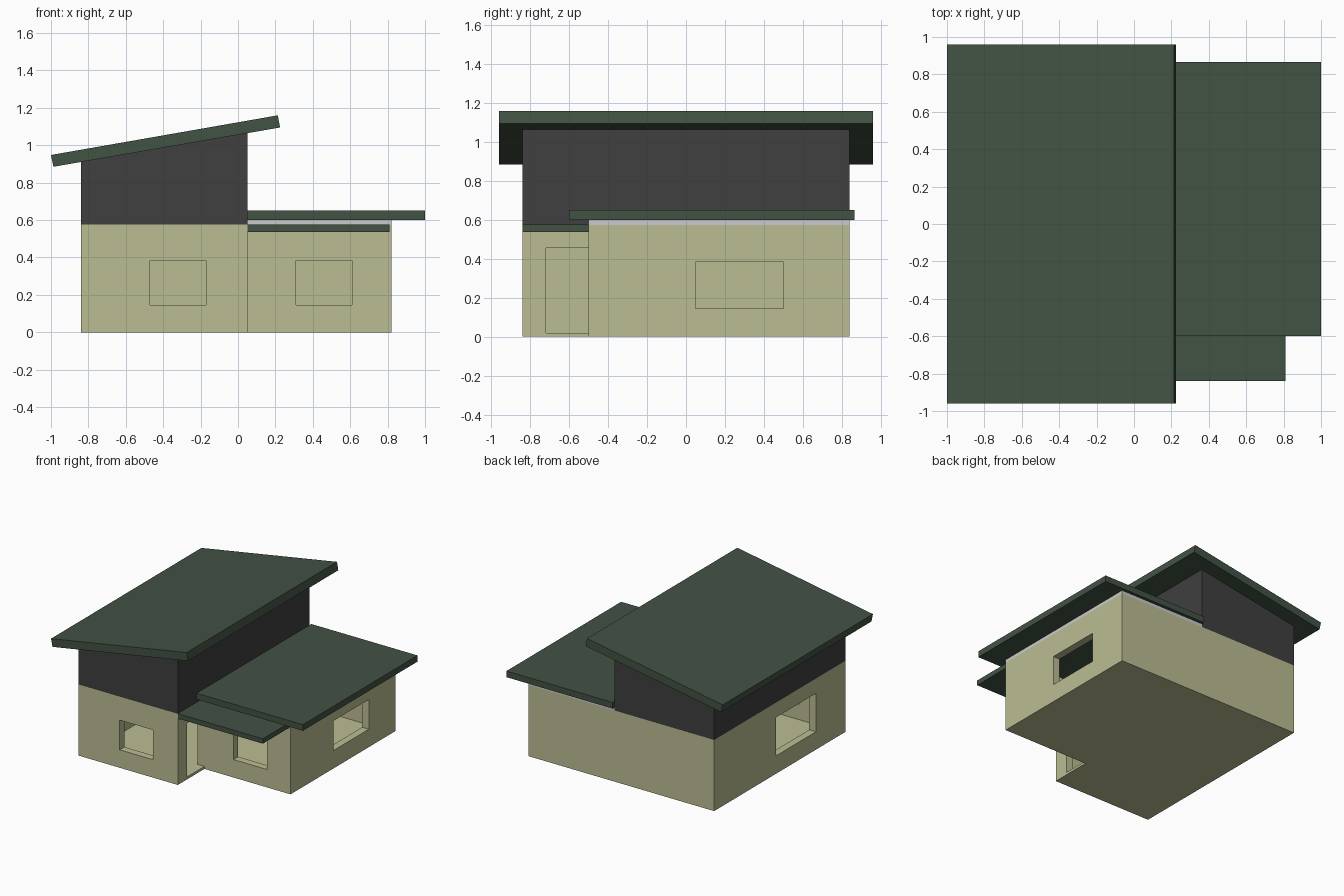
import bpy
import bmesh

if "Cube" in bpy.data.objects:
    bpy.data.objects.remove(bpy.data.objects["Cube"])

T = 0.06  # wall thickness


def material(name, rgb):
    m = bpy.data.materials.new(name)
    m.diffuse_color = (*rgb, 1)
    m.use_nodes = True
    m.node_tree.nodes["Principled BSDF"].inputs["Base Color"].default_value = m.diffuse_color
    return m


CREAM = material("cream_wall", (0.50, 0.51, 0.29))
GREEN = material("green_roof", (0.055, 0.085, 0.057))
DARK = material("dark_cladding", (0.05, 0.05, 0.05))


def finish(name, bm, mat):
    bmesh.ops.recalc_face_normals(bm, faces=bm.faces)
    me = bpy.data.meshes.new(name)
    bm.to_mesh(me)
    bm.free()
    ob = bpy.data.objects.new(name, me)
    bpy.context.collection.objects.link(ob)
    if mat:
        me.materials.append(mat)
    return ob


def prism(name, profile, offset, mat):
    """Extrude a flat outline of 3D points by an offset."""
    bm = bmesh.new()
    face = bm.faces.new([bm.verts.new(p) for p in profile])
    ext = bmesh.ops.extrude_face_region(bm, geom=[face], use_keep_orig=True)
    moved = [g for g in ext["geom"] if isinstance(g, bmesh.types.BMVert)]
    bmesh.ops.translate(bm, verts=moved, vec=offset)
    return finish(name, bm, mat)


def box(name, x0, x1, y0, y1, z0, z1, mat=None):
    return prism(name, [(x0, y0, z0), (x1, y0, z0), (x1, y1, z0), (x0, y1, z0)],
                 (0, 0, z1 - z0), mat)


def walls(name, outer, inner, z0, top, mat):
    """Hollow ring of walls between two outlines; top(x) gives the height."""
    bm = bmesh.new()
    loops = [[bm.verts.new((x, y, h(x))) for x, y in outline]
             for outline, h in ((outer, lambda x: z0), (outer, top),
                                (inner, top), (inner, lambda x: z0))]
    n = len(outer)
    for a, b in zip(loops, loops[1:] + loops[:1]):
        for i in range(n):
            j = (i + 1) % n
            bm.faces.new((a[i], a[j], b[j], b[i]))
    return finish(name, bm, mat)


def rect(x0, x1, y0, y1):
    return [(x0, y0), (x1, y0), (x1, y1), (x0, y1)]


# Ground floor: L-shaped walls and floor
L_out = [(-0.84, -0.84), (0.05, -0.84), (0.05, -0.50),
         (0.82, -0.50), (0.82, 0.84), (-0.84, 0.84)]
L_in = [(-0.84 + T, -0.84 + T), (0.05 - T, -0.84 + T), (0.05 - T, -0.50 + T),
        (0.82 - T, -0.50 + T), (0.82 - T, 0.84 - T), (-0.84 + T, 0.84 - T)]
house = walls("ground_floor_walls", L_out, L_in, 0, lambda x: 0.575, CREAM)
prism("floor", [(x, y, 0) for x, y in L_in], (0, 0, 0.02), CREAM)

# Window and door openings
openings = [
    (-0.47, -0.17, -0.90, -0.74, 0.145, 0.385),  # front left window
    (0.31, 0.61, -0.56, -0.40, 0.145, 0.385),    # front right window
    (0.72, 0.90, 0.05, 0.50, 0.145, 0.385),      # right window
    (-0.90, -0.74, -0.46, 0.05, 0.145, 0.455),   # left window
    (-0.05, 0.10, -0.72, -0.50, 0.02, 0.455),    # porch door
]
for dims in openings:
    cutter = box("opening_cutter", *dims)
    cutter.hide_render = True
    mod = house.modifiers.new("opening", "BOOLEAN")
    mod.operation = "DIFFERENCE"
    mod.solver = "EXACT"
    mod.object = cutter
    bpy.context.view_layer.objects.active = house
    bpy.ops.object.modifier_apply(modifier=mod.name)
    bpy.data.objects.remove(cutter)

# Upper storey with a sloped top
walls("upper_walls", rect(-0.84, 0.05, -0.84, 0.84),
      rect(-0.84 + T, 0.05 - T, -0.84 + T, 0.84 - T),
      0.575, lambda x: 0.885 + (x + 0.987) * 0.1736, DARK)

# Grey band under the flat roof
walls("roof_band", rect(0.05, 0.82, -0.50, 0.84),
      rect(0.05 + T, 0.82 - T, -0.50 + T, 0.84 - T),
      0.575, lambda x: 0.60, None)

# Roofs
prism("sloped_roof", [(-1.0, -0.96, 0.948), (-0.987, -0.96, 0.885),
                      (0.225, -0.96, 1.095), (0.213, -0.96, 1.16)],
      (0, 1.92, 0), GREEN)
box("flat_roof", 0.05, 1.0, -0.60, 0.865, 0.60, 0.65, GREEN)
box("porch_canopy", 0.04, 0.81, -0.84, -0.50, 0.537, 0.577, GREEN)
